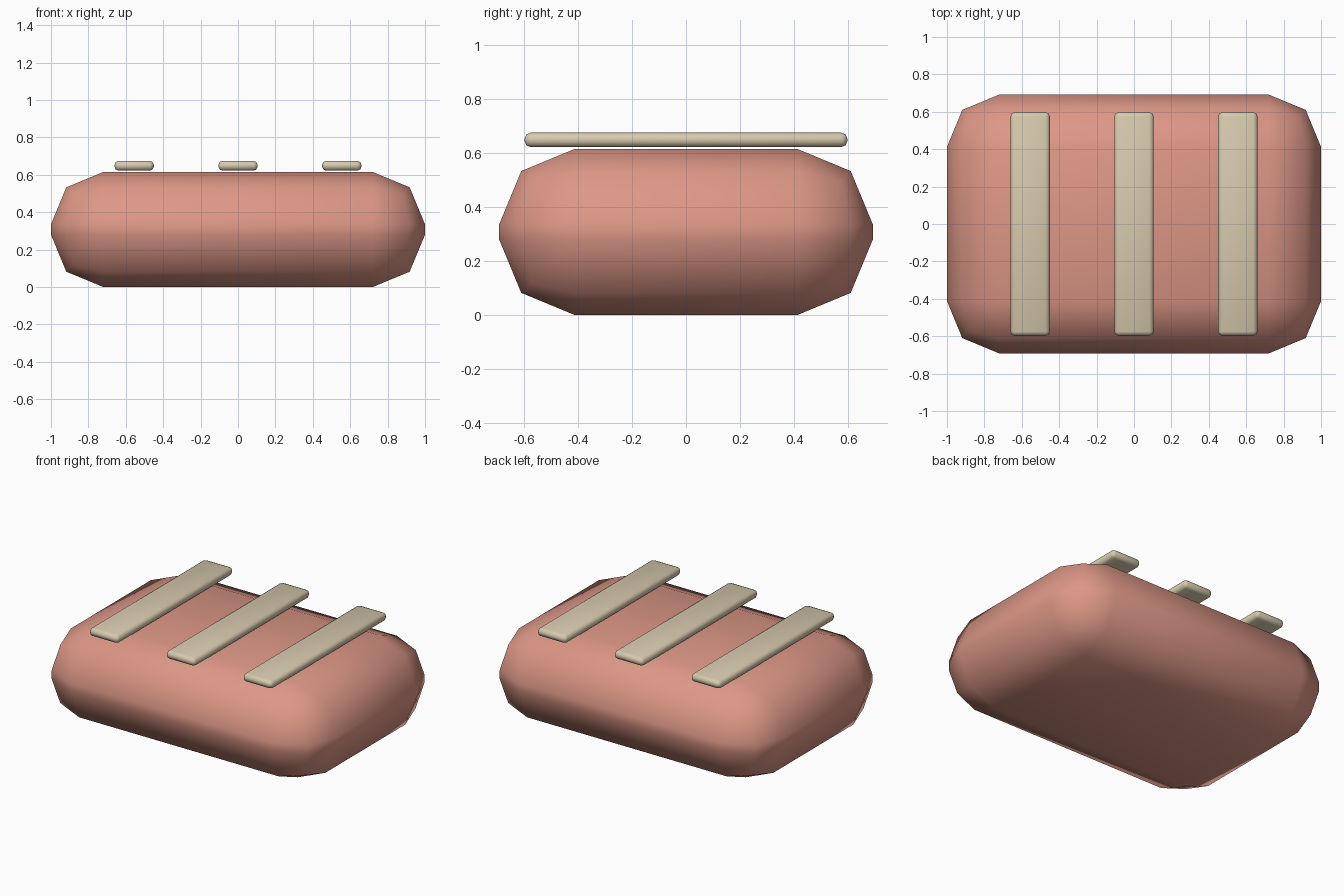
import bpy
import math

cube = bpy.data.objects.get("Cube")
if cube:
    bpy.data.objects.remove(cube, do_unlink=True)


def make_material(name, rgb):
    mat = bpy.data.materials.new(name)
    mat.use_nodes = True
    color = (*rgb, 1.0)
    mat.diffuse_color = color
    mat.node_tree.nodes["Principled BSDF"].inputs["Base Color"].default_value = color
    return mat


def rounded_box(name, size, center, radius, segments, mat):
    bpy.ops.mesh.primitive_cube_add(size=1, location=center)
    obj = bpy.context.object
    obj.name = name
    obj.scale = size
    bpy.ops.object.transform_apply(location=False, rotation=False, scale=True)
    bevel = obj.modifiers.new("Rounding", "BEVEL")
    bevel.width = radius
    bevel.segments = segments
    bevel.limit_method = "NONE"
    bpy.ops.object.modifier_apply(modifier=bevel.name)
    bpy.ops.object.shade_smooth_by_angle(angle=math.radians(60))
    obj.data.materials.append(mat)
    return obj


pink = make_material("salmon pink", (0.72, 0.31, 0.24))
cream = make_material("pale cream", (0.68, 0.59, 0.42))

# Soft block body
rounded_box("body", (2.0, 1.384, 0.615), (0, 0, 0.3075), 0.28, 2, pink)

# Three strips lying just above the body
for side, x in (("right", -0.555), ("middle", 0), ("left", 0.555)):
    rounded_box(side + "_strip", (0.21, 1.195, 0.053), (x, 0, 0.6485), 0.022, 2, cream)
